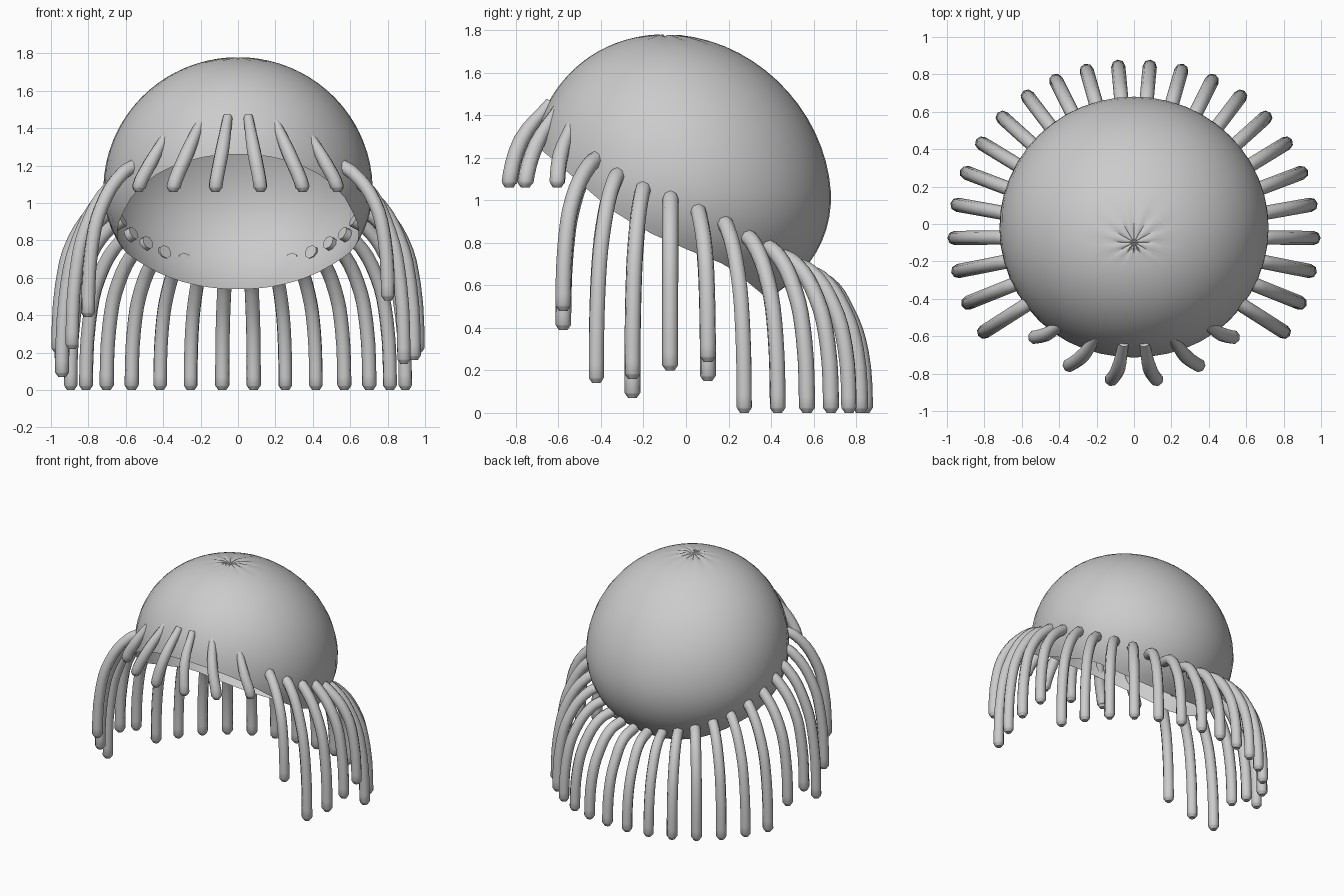
import bpy, bmesh
from math import sin, cos, pi, radians

cube = bpy.data.objects.get("Cube")
if cube:
    bpy.data.objects.remove(cube, do_unlink=True)

grey = bpy.data.materials.new("light grey")
grey.use_nodes = True
grey.diffuse_color = (0.6, 0.6, 0.6, 1)
grey.node_tree.nodes["Principled BSDF"].inputs["Base Color"].default_value = (0.6, 0.6, 0.6, 1)


def finish(obj, angle):
    bpy.ops.object.select_all(action='DESELECT')
    obj.select_set(True)
    bpy.context.view_layer.objects.active = obj
    if obj.type == 'CURVE':
        bpy.ops.object.convert(target='MESH')
    bpy.ops.object.shade_smooth_by_angle(angle=radians(angle))


# Cap: leaning dome whose open rim dips from the brow to the nape
RIM = [(-0.71, 1.26), (-0.6, 1.17), (-0.36, 0.96), (-0.2, 0.86),
       (0, 0.77), (0.2, 0.69), (0.38, 0.54)]
MID_Z, SPOKES, RINGS = 1.07, 48, 26


def rim_height(y):
    if y <= RIM[0][0]:
        return RIM[0][1]
    for (y0, z0), (y1, z1) in zip(RIM, RIM[1:]):
        if y <= y1:
            return z0 + (z1 - z0) * (y - y0) / (y1 - y0)
    return RIM[-1][1]


def dome(a, t):
    rise = cos(t) * (0.71 if t < pi / 2 else 0.61)
    r = 0.72 * sin(t)
    return r * sin(a), r * cos(a) * 0.97 - 0.02 - 0.11 * rise, MID_Z + rise


def rim_angle(a):
    low, high = 0.8, pi
    for _ in range(30):
        t = (low + high) / 2
        x, y, z = dome(a, t)
        if z > rim_height(y):
            low = t
        else:
            high = t
    return low


bm = bmesh.new()
crown = bm.verts.new(dome(0, 0))
crown.co.z -= 0.012
spokes = []
for i in range(SPOKES):
    a = 2 * pi * i / SPOKES
    end = rim_angle(a)
    spoke = []
    for k in range(1, RINGS + 1):
        v = bm.verts.new(dome(a, end * k / RINGS))
        # small gathered creases around the crown
        if k < 4 and i % 4 == 0:
            v.co.z -= 0.009 / k
        spoke.append(v)
    spokes.append(spoke)
for i, s in enumerate(spokes):
    n = spokes[(i + 1) % SPOKES]
    bm.faces.new((crown, n[0], s[0]))
    for k in range(RINGS - 1):
        bm.faces.new((s[k], n[k], n[k + 1], s[k + 1]))
bmesh.ops.recalc_face_normals(bm, faces=bm.faces)
if sum(f.normal.z for f in bm.faces if f.calc_center_median().z > 1.5) < 0:
    bmesh.ops.reverse_faces(bm, faces=bm.faces)
mesh = bpy.data.meshes.new("cap")
bm.to_mesh(mesh)
bm.free()
mesh.materials.append(grey)
cap = bpy.data.objects.new("cap", mesh)
bpy.context.collection.objects.link(cap)
finish(cap, 40)


# Strands: round tubes with blunt tips
def strand(name, points, root_radius=1.0):
    curve = bpy.data.curves.new(name, 'CURVE')
    curve.dimensions = '3D'
    curve.bevel_depth = 0.038
    curve.bevel_resolution = 2
    curve.resolution_u = 4
    curve.use_fill_caps = True
    x, y, z = points[-1]
    points = points[:-1] + [(x, y, z + 0.025), (x, y, z)]
    spline = curve.splines.new('BEZIER')
    spline.bezier_points.add(len(points) - 1)
    for p, co in zip(spline.bezier_points, points):
        p.co = co
        p.handle_left_type = p.handle_right_type = 'AUTO'
    spline.bezier_points[0].radius = root_radius
    spline.bezier_points[-1].radius = 0.55
    curve.materials.append(grey)
    obj = bpy.data.objects.new(name, curve)
    bpy.context.collection.objects.link(obj)
    finish(obj, 50)


# Hanging strands, from the nape round to the temples
TOPS = [0.68, 0.7, 0.73, 0.77, 0.82, 0.87, 0.94, 1.0, 1.06, 1.1, 1.16, 1.23]
TIPS = {1: [0] * 7 + [0.24, 0.2, 0.16, 0.14, 0.48],
        -1: [0] * 7 + [0.15, 0.2, 0.07, 0.22, 0.39]}
for side, label in ((1, "left"), (-1, "right")):
    for i, top in enumerate(TOPS):
        a = radians(5.3 + 10.66 * i)
        tip = TIPS[side][i]
        reach = 0.905 + 0.055 * sin(a)
        drop = top - tip
        path = [(0.61 + 0.05 * sin(a), top - 0.03), (0.73, top - 0.07),
                (reach - 0.085, top - 0.3 * drop),
                (reach - 0.02, top - 0.58 * drop), (reach, tip)]
        strand(f"{label}_strand_{i + 1}",
               [(side * r * sin(a), r * cos(a) - 0.065, z) for r, z in path])

# Short fringe over the brow
FRINGE = [[(0.055, -0.635, 1.46), (0.085, -0.775, 1.28), (0.12, -0.83, 1.06)],
          [(0.2, -0.6, 1.43), (0.275, -0.705, 1.26), (0.345, -0.755, 1.06)],
          [(0.39, -0.54, 1.35), (0.47, -0.59, 1.21), (0.53, -0.605, 1.06)]]
for side, label in ((1, "left"), (-1, "right")):
    for i, path in enumerate(FRINGE):
        strand(f"{label}_fringe_{i + 1}", [(side * x, y, z) for x, y, z in path], 0.7)
